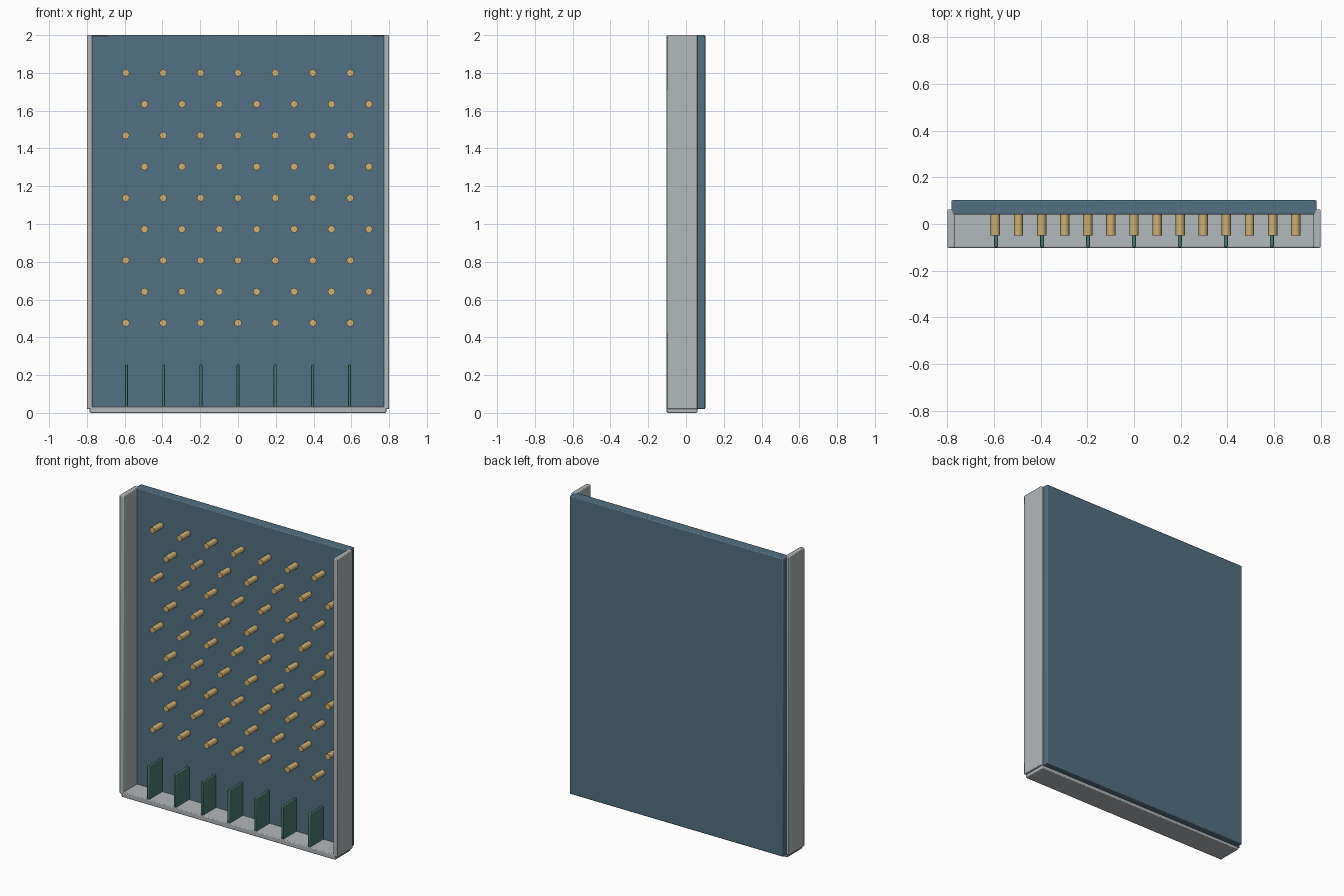
import bpy
import math

cube = bpy.data.objects.get("Cube")
if cube:
    bpy.data.objects.remove(cube, do_unlink=True)


def material(name, rgb):
    mat = bpy.data.materials.new(name)
    mat.use_nodes = True
    colour = (*rgb, 1.0)
    mat.diffuse_color = colour
    mat.node_tree.nodes["Principled BSDF"].inputs["Base Color"].default_value = colour
    return mat


slate_blue = material("slate blue", (0.085, 0.165, 0.23))
light_grey = material("light grey", (0.45, 0.48, 0.5))
brass = material("brass", (0.62, 0.44, 0.17))
sea_green = material("sea green", (0.065, 0.2, 0.165))


def finish(obj, name, mat, bevel):
    obj.name = name
    obj.data.materials.append(mat)
    bpy.ops.object.transform_apply(location=False, rotation=True, scale=True)
    if bevel:
        mod = obj.modifiers.new("soft_edges", "BEVEL")
        mod.width = bevel
        mod.segments = 2
    bpy.ops.object.shade_smooth_by_angle(angle=math.radians(50))
    return obj


def box(name, x, y, z, mat, bevel):
    """Box from (low, high) ranges on each axis."""
    ranges = (x, y, z)
    bpy.ops.mesh.primitive_cube_add(size=1, location=[(a + b) / 2 for a, b in ranges])
    obj = bpy.context.object
    obj.scale = [b - a for a, b in ranges]
    return finish(obj, name, mat, bevel)


# Back board
box("back_board", (-0.783, 0.783), (0.04, 0.102), (0.02, 2.0), slate_blue, 0.006)

# Frame: two side walls and a floor tray
for side, s in (("left", 1), ("right", -1)):
    box(side + "_wall", sorted((s * 0.769, s * 0.8)), (-0.102, 0.062),
        (0.02, 2.0), light_grey, 0.005)
box("floor_tray", (-0.785, 0.785), (-0.102, 0.06), (0.0, 0.035), light_grey, 0.005)

# Slot dividers along the floor
for i in range(-3, 4):
    x = i * 0.197
    box(f"slot_divider_{i + 4}", (x - 0.008, x + 0.008), (-0.1, 0.05),
        (0.03, 0.255), sea_green, 0.004)

# Staggered pegs
for row in range(9):
    shift = 0.099 if row % 2 else 0.0
    for col in range(-3, 4):
        bpy.ops.mesh.primitive_cylinder_add(
            vertices=8, radius=0.02, depth=0.1,
            location=(col * 0.198 + shift, 0.0, 1.8 - row * 0.1655),
            rotation=(math.pi / 2, 0, 0))
        finish(bpy.context.object, f"peg_{row + 1}_{col + 4}", brass, 0)
